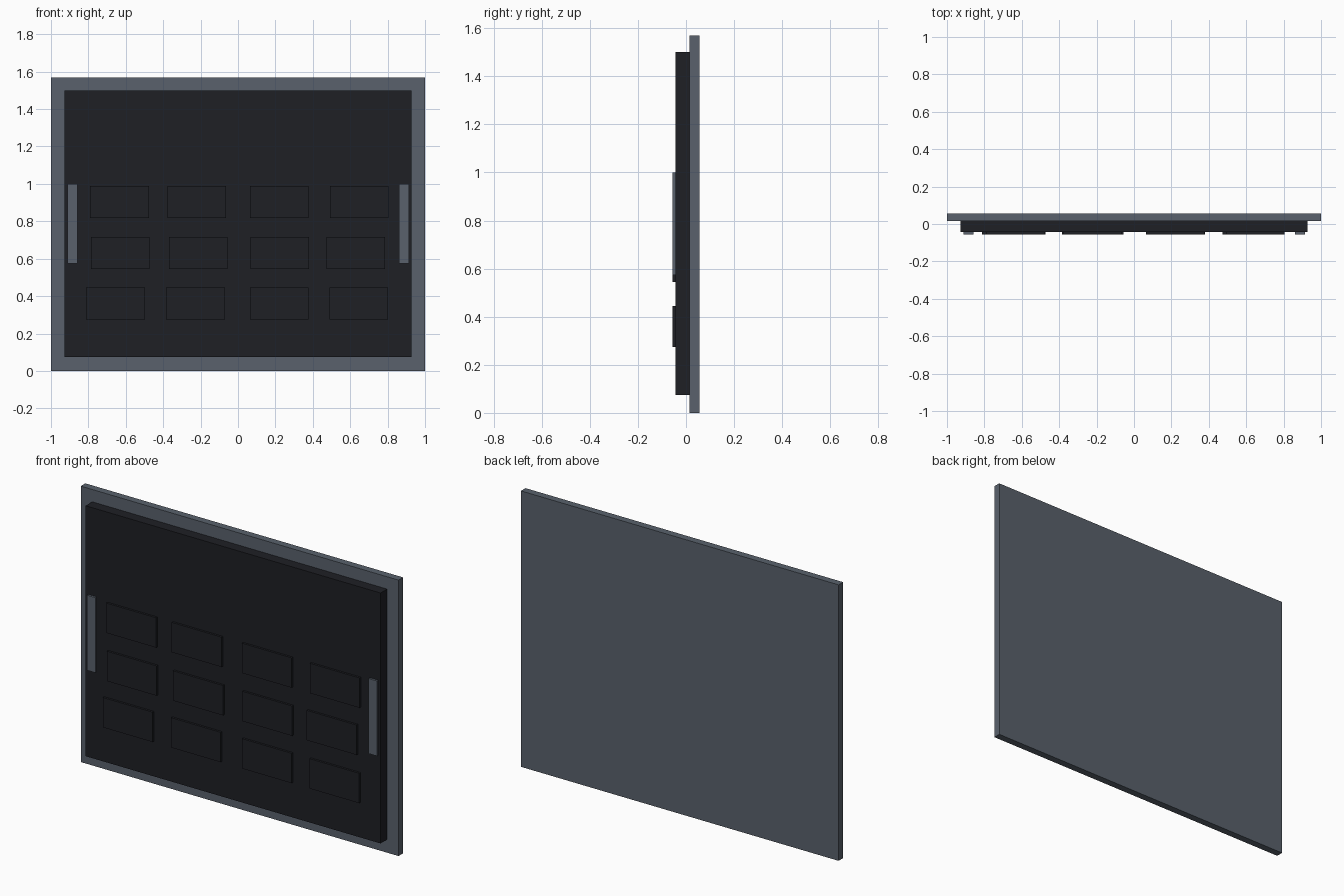
import bpy

if "Cube" in bpy.data.objects:
    bpy.data.objects.remove(bpy.data.objects["Cube"])


def material(name, rgb):
    m = bpy.data.materials.new(name)
    m.diffuse_color = (*rgb, 1)
    m.use_nodes = True
    m.node_tree.nodes["Principled BSDF"].inputs["Base Color"].default_value = m.diffuse_color
    return m


slate = material("slate", (0.10, 0.12, 0.15))
black = material("black", (0.013, 0.014, 0.018))


def box(name, x, y, z, mat):
    """Box from (min, max) ranges on each axis."""
    bpy.ops.mesh.primitive_cube_add(size=1, location=[(a + b) / 2 for a, b in (x, y, z)])
    ob = bpy.context.object
    ob.name = name
    ob.scale = [b - a for a, b in (x, y, z)]
    bpy.ops.object.transform_apply(location=False, rotation=False, scale=True)
    ob.data.materials.append(mat)
    return ob


BACK, SEAM, FACE, FRONT = 0.056, 0.015, -0.044, -0.056

# Back plate and raised front slab
box("back_plate", (-1, 1), (SEAM, BACK), (0, 1.57), slate)
box("front_slab", (-0.928, 0.928), (FACE, SEAM), (0.075, 1.5), black)

# Side strips
for side, x in (("left", -0.885), ("right", 0.887)):
    box(f"{side}_strip", (x - 0.026, x + 0.026), (FRONT, FACE), (0.573, 1.0), slate)

# Raised tiles, slightly uneven rows: (centre z, centre x of each tile)
W, H = 0.157, 0.085
rows = [
    (0.903, (-0.633, -0.221, 0.220, 0.648)),
    (0.630, (-0.630, -0.212, 0.223, 0.629)),
    (0.360, (-0.655, -0.227, 0.220, 0.645)),
]
for r, (z, xs) in enumerate(rows, 1):
    for c, x in enumerate(xs, 1):
        box(f"tile_{r}_{c}", (x - W, x + W), (FRONT, FACE), (z - H, z + H), black)
